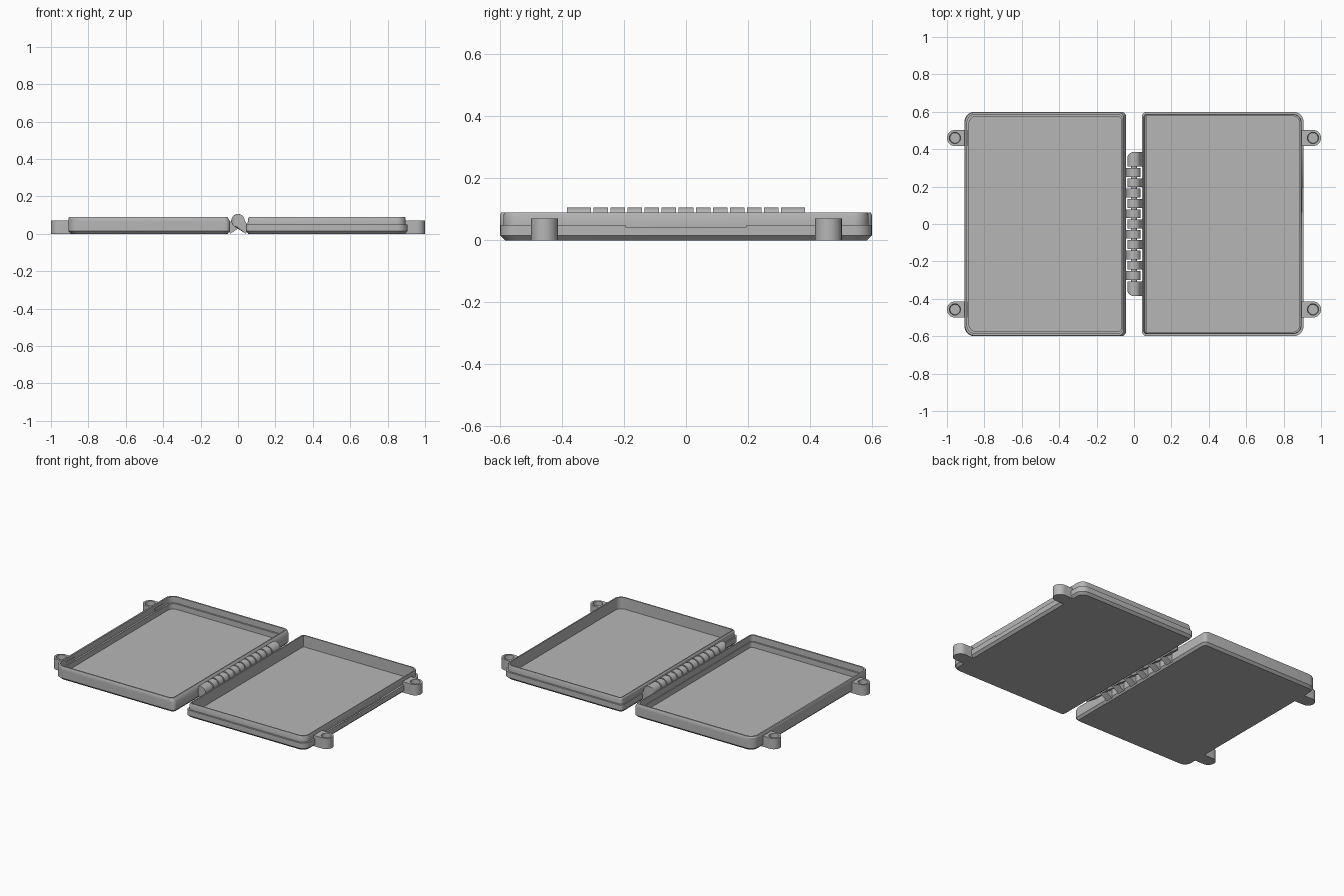
import bpy, bmesh, math

if "Cube" in bpy.data.objects:
    bpy.data.objects.remove(bpy.data.objects["Cube"])

grey = bpy.data.materials.new("grey plastic")
grey.diffuse_color = (0.47, 0.47, 0.47, 1)
grey.use_nodes = True
grey.node_tree.nodes["Principled BSDF"].inputs["Base Color"].default_value = grey.diffuse_color

HINGE_X, OUTER_X, HALF_Y = 0.043, 0.907, 0.6   # tray footprint
PIN_Z, PIN_R = 0.07, 0.036                     # hinge axis


def skin(bm, loops):
    """Bridge equal-length closed loops and cap both ends."""
    rings = [[bm.verts.new(p) for p in loop] for loop in loops]
    n = len(rings[0])
    for a, b in zip(rings, rings[1:]):
        for i in range(n):
            j = (i + 1) % n
            bm.faces.new((a[i], a[j], b[j], b[i]))
    bm.faces.new(rings[0])
    bm.faces.new(rings[-1])


def finish(bm, name):
    bmesh.ops.recalc_face_normals(bm, faces=bm.faces)
    mesh = bpy.data.meshes.new(name)
    bm.to_mesh(mesh)
    bm.free()
    mesh.materials.append(grey)
    ob = bpy.data.objects.new(name, mesh)
    bpy.context.collection.objects.link(ob)
    bpy.ops.object.select_all(action='DESELECT')
    ob.select_set(True)
    bpy.context.view_layer.objects.active = ob
    bpy.ops.object.shade_smooth_by_angle(angle=math.radians(30))
    return ob


def rounded(s, z, inset, hinge_inset, r_out, r_hinge):
    """Rounded rectangle with separate radii on outer and hinge corners."""
    x0, x1, y = HINGE_X + hinge_inset, OUTER_X - inset, HALF_Y - inset
    pts = []
    for cx, cy, r, start in ((x1 - r_out, y - r_out, r_out, 0),
                             (x0 + r_hinge, y - r_hinge, r_hinge, 90),
                             (x0 + r_hinge, r_hinge - y, r_hinge, 180),
                             (x1 - r_out, r_out - y, r_out, 270)):
        for k in range(9):
            a = math.radians(start + 90 * k / 8)
            pts.append((s * (cx + r * math.cos(a)), cy + r * math.sin(a), z))
    return pts


def tray(name, s, sections):
    bm = bmesh.new()
    skin(bm, [rounded(s, *sec) for sec in sections])
    return finish(bm, name)


# Trays: outside from the bottom up, over the rim, then inside down to the floor
# columns: z, inset, hinge inset, outer corner radius, hinge corner radius
tray("left_tray", -1, [
    (0.0, 0.015, 0.012, 0.045, 0.02), (0.015, 0, 0, 0.055, 0.025),
    (0.065, 0, 0, 0.055, 0.025), (0.083, 0, 0.009, 0.055, 0.025),
    (0.09, 0.004, 0.014, 0.052, 0.025), (0.09, 0.014, 0.021, 0.045, 0.025),
    (0.05, 0.014, 0.021, 0.045, 0.025), (0.05, 0.025, 0.026, 0.04, 0.02),
    (0.015, 0.025, 0.026, 0.04, 0.02)])
right = tray("right_tray", 1, [
    (0.0, 0.015, 0.012, 0.045, 0.02), (0.015, 0, 0, 0.055, 0.025),
    (0.05, 0, 0, 0.055, 0.025), (0.05, 0.011, 0.008, 0.048, 0.02),
    (0.083, 0.011, 0.011, 0.048, 0.02), (0.09, 0.014, 0.016, 0.045, 0.018),
    (0.09, 0.022, 0.024, 0.04, 0.004), (0.015, 0.022, 0.024, 0.04, 0.004)])

# Shallow opening slot in the outer wall of the right tray
bm = bmesh.new()
bmesh.ops.create_cube(bm, size=1)
for v in bm.verts:
    v.co = (0.907 + v.co.x * 0.02, v.co.y * 0.39, 0.052 + v.co.z * 0.018)
slot = finish(bm, "slot_cutter")
slot.hide_render = True
slot.hide_viewport = True
cut = right.modifiers.new("slot", 'BOOLEAN')
cut.operation = 'DIFFERENCE'
cut.object = slot


# Corner lugs: half-round block with a round pocket
def lug(bm, s, cy):
    cx, r, n = 0.957, 0.043, 32

    def ring(z, rad, block):
        pts = []
        for k in range(n):
            a = 2 * math.pi * k / n
            c, d = math.cos(a), math.sin(a)
            if block and c < -1e-6:
                m = max(abs(c), abs(d))
                c, d = c / m * 0.067 / r, d / m
            pts.append((s * (cx + rad * c), cy + rad * d, z))
        return pts

    skin(bm, [ring(0, r, True), ring(0.07, r, True), ring(0.07, 0.03, False),
              ring(0.01, 0.027, False)])


for name, s in (("left_lugs", -1), ("right_lugs", 1)):
    bm = bmesh.new()
    for cy in (-0.457, 0.46):
        lug(bm, s, cy)
    finish(bm, name)


# Hinge knuckles: round barrel with a tapering arm to its tray
def knuckle(bm, s, y0, y1, round_end=0):
    arc = [math.radians(-55.5 + (225 + 10.5) * k / 20) for k in range(21)]
    prof = [(PIN_R * math.cos(a), PIN_Z + PIN_R * math.sin(a)) for a in arc]
    prof += [(-0.047, 0.055), (-0.047, 0.01), (-0.041, 0.001)]
    steps = [(y0, 0), (y1, 0)]
    if round_end:
        q = [(0.035 * (1 - math.cos(t)), 0.035 * (1 - math.sin(t)))
             for t in (math.pi / 12 * k for k in range(7))]
        if round_end < 0:
            steps = [(y0 + d, c) for d, c in q] + [(y1, 0)]
        else:
            steps = [(y0, 0)] + [(y1 - d, c) for d, c in reversed(q)]
    skin(bm, [[(-s * -min(x, PIN_R - c) if s < 0 else -min(x, PIN_R - c), y, z)
               if s > 0 else (min(x, PIN_R - c), y, z) for x, z in prof]
              for y, c in steps])


edges = [-0.385] + [-0.3025 + 0.055 * k for k in range(12)] + [0.385]
gap = 0.004
for name, s, first in (("right_knuckles", 1, 0), ("left_knuckles", -1, 1)):
    bm = bmesh.new()
    for i in range(first, 13, 2):
        end = -1 if i == 0 else 1 if i == 12 else 0
        knuckle(bm, s, edges[i] + gap * (i > 0), edges[i + 1] - gap * (i < 12), end)
    finish(bm, name)

# Hinge pin running through the knuckles
bm = bmesh.new()
skin(bm, [[(0.016 * math.cos(math.pi * k / 8), y, PIN_Z + 0.016 * math.sin(math.pi * k / 8))
           for k in range(16)] for y in (-0.33, 0.33)])
finish(bm, "hinge_pin")
